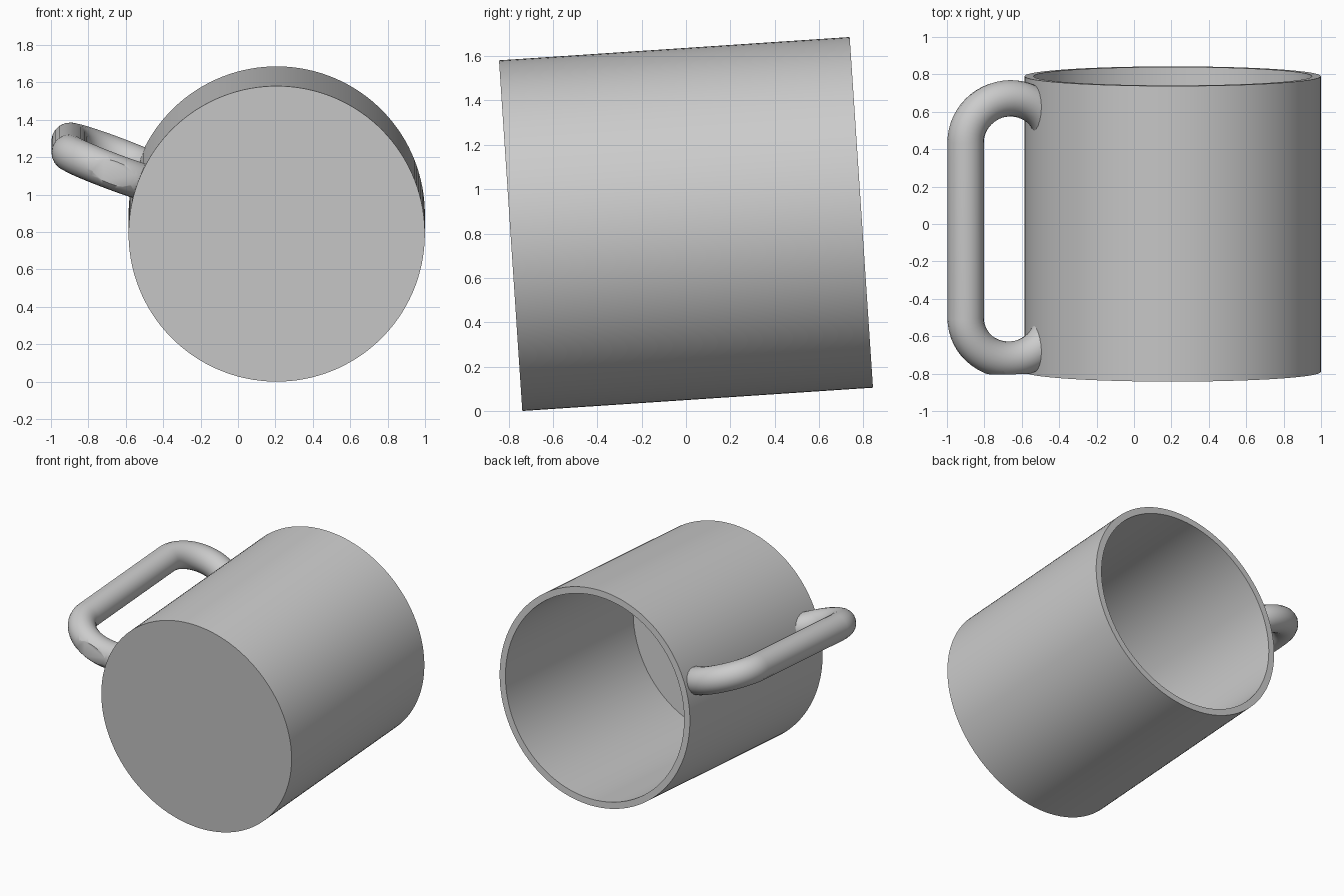
import bpy, bmesh, math
from mathutils import Matrix, Vector

if "Cube" in bpy.data.objects:
    bpy.data.objects.remove(bpy.data.objects["Cube"], do_unlink=True)

RADIUS, HALF, WALL, FLOOR = 0.792, 0.792, 0.048, 0.06
TUBE = 0.0975

# Mug frame: local z runs from base to rim, local x points at the handle
tilt, turn = math.radians(3.8), math.radians(20.5)
axis = Vector((0, math.cos(tilt), math.sin(tilt)))
up = Vector((0, -math.sin(tilt), math.cos(tilt)))
out = Vector((-math.cos(turn), 0, 0)) + up * math.sin(turn)
frame = Matrix((out, axis.cross(out), axis)).transposed().to_4x4()
frame.translation = (0.207, 0, 0.843)

grey = bpy.data.materials.new("plain grey")
grey.use_nodes = True
grey.diffuse_color = (0.6, 0.6, 0.6, 1)
grey.node_tree.nodes["Principled BSDF"].inputs["Base Color"].default_value = grey.diffuse_color


def link(name, data):
    obj = bpy.data.objects.new(name, data)
    bpy.context.collection.objects.link(obj)
    return obj


def select(obj):
    bpy.ops.object.select_all(action="DESELECT")
    obj.select_set(True)
    bpy.context.view_layer.objects.active = obj


def cylinder(name, radius, low, high):
    bm = bmesh.new()
    bmesh.ops.create_cone(bm, cap_ends=True, segments=128, radius1=radius, radius2=radius,
                          depth=high - low, matrix=Matrix.Translation((0, 0, (low + high) / 2)))
    mesh = bpy.data.meshes.new(name)
    bm.to_mesh(mesh)
    bm.free()
    return link(name, mesh)


def cut(obj, cutter):
    mod = obj.modifiers.new("cut", "BOOLEAN")
    mod.operation, mod.solver, mod.object = "DIFFERENCE", "EXACT", cutter
    select(obj)
    bpy.ops.object.modifier_apply(modifier=mod.name)
    bpy.data.objects.remove(cutter, do_unlink=True)


def finish(obj):
    obj.data.materials.clear()
    obj.data.materials.append(grey)
    obj.matrix_world = frame
    select(obj)
    bpy.ops.object.shade_smooth_by_angle(angle=math.radians(30))


# Cup: closed wall-and-floor profile spun about its axis
profile = [(0, -HALF), (RADIUS, -HALF), (RADIUS, HALF), (RADIUS - WALL, HALF),
           (RADIUS - WALL, FLOOR - HALF), (0, FLOOR - HALF)]
bm = bmesh.new()
verts = [bm.verts.new((r, 0, z)) for r, z in profile]
edges = [bm.edges.new(pair) for pair in zip(verts, verts[1:])]
bmesh.ops.spin(bm, geom=verts + edges, cent=(0, 0, 0), axis=(0, 0, 1),
               angle=math.tau, steps=128, use_merge=True)
bmesh.ops.remove_doubles(bm, verts=bm.verts, dist=1e-4)
bmesh.ops.recalc_face_normals(bm, faces=bm.faces)
mesh = bpy.data.meshes.new("cup")
bm.to_mesh(mesh)
bm.free()
finish(link("cup", mesh))

# Handle: round tube along a straight grip with a half turn at each end
steps = 28
turn_arc = [(0.932 + 0.25 * math.cos(math.pi * i / steps),
             0.47 + 0.23 * math.sin(math.pi * i / steps)) for i in range(steps + 1)]
path = [(x, z) for x, z in reversed(turn_arc)] + [(x, -z) for x, z in turn_arc]
curve = bpy.data.curves.new("handle", "CURVE")
curve.dimensions = "3D"
curve.bevel_depth, curve.bevel_resolution, curve.use_fill_caps = TUBE, 8, True
spline = curve.splines.new("POLY")
spline.points.add(len(path) - 1)
for point, (x, z) in zip(spline.points, path):
    point.co = (x, 0, z - 0.005, 1)
handle = link("handle", curve)
select(handle)
bpy.ops.object.convert(target="MESH")
handle = bpy.context.view_layer.objects.active
bm = bmesh.new()
bm.from_mesh(handle.data)
bmesh.ops.remove_doubles(bm, verts=bm.verts, dist=1e-4)
bmesh.ops.recalc_face_normals(bm, faces=bm.faces)
bm.to_mesh(handle.data)
bm.free()

# Trim the handle inside the cup wall and level with the base
cut(handle, cylinder("wall_cutter", RADIUS - WALL / 2, -2, 2))
cut(handle, cylinder("base_cutter", 3, -2, -0.78))
finish(handle)
